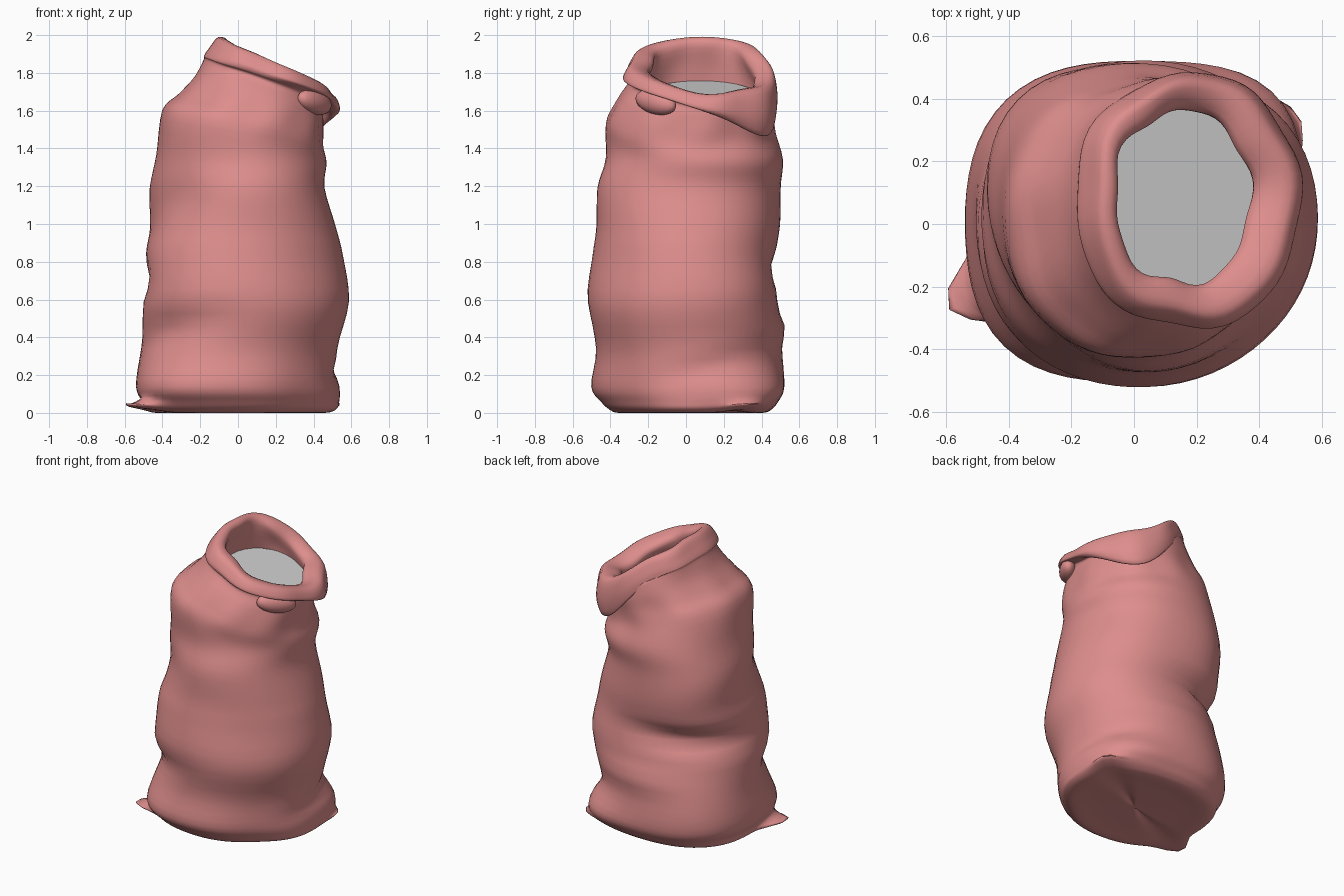
import bpy, bmesh, math
from mathutils import Vector

SEGMENTS = 64
STEPS = 4

start_cube = bpy.data.objects.get("Cube")
if start_cube:
    bpy.data.objects.remove(start_cube, do_unlink=True)


def make_material(name, colour):
    mat = bpy.data.materials.new(name)
    mat.use_nodes = True
    mat.diffuse_color = colour
    shader = next(n for n in mat.node_tree.nodes if n.type == 'BSDF_PRINCIPLED')
    shader.inputs["Base Color"].default_value = colour
    shader.inputs["Roughness"].default_value = 0.9
    return mat


def finish(bm, name, mat):
    mesh = bpy.data.meshes.new(name)
    bm.to_mesh(mesh)
    bm.free()
    mesh.materials.append(mat)
    for poly in mesh.polygons:
        poly.use_smooth = True
    obj = bpy.data.objects.new(name, mesh)
    bpy.context.collection.objects.link(obj)
    return obj


def bump(value, centre, width):
    return math.exp(-((value - centre) / width) ** 2)


def angle_bump(angle, centre, width):
    """Soft bump around a direction given in degrees."""
    difference = (math.degrees(angle) - centre + 180) % 360 - 180
    return bump(difference, 0, width)


def catmull(p, q, r, s, t):
    return [0.5 * (2 * b + (c - a) * t + (2 * a - 5 * b + 4 * c - d) * t * t
                   + (3 * b - a - 3 * c + d) * t ** 3)
            for a, b, c, d in zip(p, q, r, s)]


# Body sections: height, x min, x max, y min, y max
body_rows = [
    (.03, -.02, .02, -.02, .02),
    (.02, -.3, .3, -.25, .27),
    (.01, -.43, .46, -.36, .4),
    (.03, -.49, .52, -.41, .45),
    (.07, -.5, .53, -.45, .48),
    (.15, -.53, .53, -.5, .51),
    (.35, -.51, .53, -.48, .5),
    (.6, -.5, .59, -.53, .48),
    (.85, -.48, .56, -.5, .47),
    (1, -.45, .52, -.48, .48),
    (1.2, -.46, .46, -.48, .49),
]

# Neck, turned-over collar and lining: the same, plus tilt and hem drop
neck_rows = [
    (1.36, -.43, .47, -.43, .51, .02, 0),
    (1.53, -.4, .45, -.43, .47, .08, 0),
    (1.62, -.31, .45, -.39, .46, .08, 0),
    (1.7, -.23, .45, -.34, .465, .09, 0),
    (1.77, -.185, .45, -.29, .46, .11, 0),
    (1.79, -.185, .49, -.32, .47, .11, .21),
    (1.81, -.16, .53, -.33, .48, .13, .11),
    (1.87, -.11, .49, -.28, .45, .13, .02),
    (1.84, -.06, .37, -.19, .36, .13, 0),
    (1.7, -.09, .41, -.24, .39, .13, 0),
    (1.55, -.12, .42, -.28, .4, .1, 0),
]

# Cloth creases and bulges:
# direction, height, depth, angular width, height width, slope
creases = [
    (225, .46, -.045, 35, .09, .08),
    (225, 1.17, -.065, 35, .15, .05),
    (225, .14, .04, 30, .14, 0),
    (135, .74, -.09, 45, .07, -.04),
    (135, 1.05, .065, 35, .26, 0),
    (135, .25, .035, 35, .25, 0),
    (315, .08, -.06, 30, .3, 0),
    (315, .75, -.04, 35, .3, 0),
    (310, 1.4, -.02, 30, .12, -.15),
    (44, .12, .075, 28, .11, 0),
    (20, .26, -.025, 35, .05, .1),
    (85, .46, .03, 35, .07, 0),
    (45, .65, .02, 30, .15, 0),
]


def cloth_point(row, angle):
    z, x0, x1, y0, y1, tilt, drop = row
    c, s = math.cos(angle), math.sin(angle)
    rx, ry = (x1 - x0) / 2, (y1 - y0) / 2
    # Slightly squared outline on the body
    square = 1 + .03 * math.sin(2 * angle) ** 2
    push = 0
    for direction, height, depth, wide, tall, slope in creases:
        turn = math.sin(angle - math.radians(direction))
        push += (depth * angle_bump(angle, direction, wide)
                 * bump(z, height + slope * turn, tall))
    # The creases fade out towards the middle of the base
    push *= min(1, rx / .45)
    # Gathered pleats under the collar, uneven folds on it
    push += .006 * math.sin(9 * angle) * bump(z, 1.6, .1)
    push += (.009 * math.sin(5 * angle + 1) + .006 * math.sin(8 * angle)) * bump(z, 1.84, .08)
    # Pinched bottom corners
    corner = bump(z, .04, .035) * min(1, rx / .5) ** 6
    left_ear = angle_bump(angle, 36, 11)
    right_ear = angle_bump(angle, 207, 11)
    push += corner * (.06 * left_ear + .15 * right_ear)
    x = (x0 + x1) / 2 + (rx * square + push) * c
    y = (y0 + y1) / 2 + (ry * square + push) * s
    # The underside is drawn up between the two corners
    if z < .05:
        z += .015 * (left_ear + right_ear)
    # The mouth leans and sags to one side, and the hem hangs lower behind
    z -= tilt * (c + .3 * angle_bump(angle, 5, 30) + .5 * angle_bump(angle, 75, 40))
    z -= drop * angle_bump(angle, 60, 44)
    return Vector((x, y, z))


cloth = make_material("dusty pink cloth", (.73, .272, .265, 1))
grey = make_material("grey contents", (.63, .63, .63, 1))

# Sack: one loft from the base, up the body, over the collar and inside
rows = [row + (0, 0) for row in body_rows] + neck_rows
sections = []
for i in range(len(rows) - 1):
    before, after = rows[max(i - 1, 0)], rows[min(i + 2, len(rows) - 1)]
    for k in range(STEPS):
        sections.append(catmull(before, rows[i], rows[i + 1], after, k / STEPS))
sections.append(rows[-1])

bm = bmesh.new()
rings = [[bm.verts.new(cloth_point(row, math.tau * j / SEGMENTS)) for j in range(SEGMENTS)]
         for row in sections]
bm.faces.new(list(reversed(rings[0])))
for low, high in zip(rings, rings[1:]):
    for j in range(SEGMENTS):
        n = (j + 1) % SEGMENTS
        bm.faces.new((low[j], low[n], high[n], high[j]))
base = min(v.co.z for v in bm.verts)
for v in bm.verts:
    v.co.z -= base
finish(bm, "sack", cloth)

# Contents: a tilted disc across the mouth
bm = bmesh.new()
bmesh.ops.create_circle(bm, cap_ends=True, segments=32, radius=1)
for v in bm.verts:
    x = .26 * v.co.x
    v.co = (x + .16, .32 * v.co.y + .075, 1.67 - .34 * x)
finish(bm, "contents", grey)

# Bunched fold of cloth tucked below the collar
bm = bmesh.new()
bmesh.ops.create_uvsphere(bm, u_segments=20, v_segments=12, radius=1)
for v in bm.verts:
    v.co = (.055 * v.co.x, .13 * v.co.y, .065 * v.co.z - .02 * v.co.y)
fold = finish(bm, "collar_fold", cloth)
fold.location = (.405, -.16, 1.645)
fold.rotation_euler.z = math.radians(-38)
